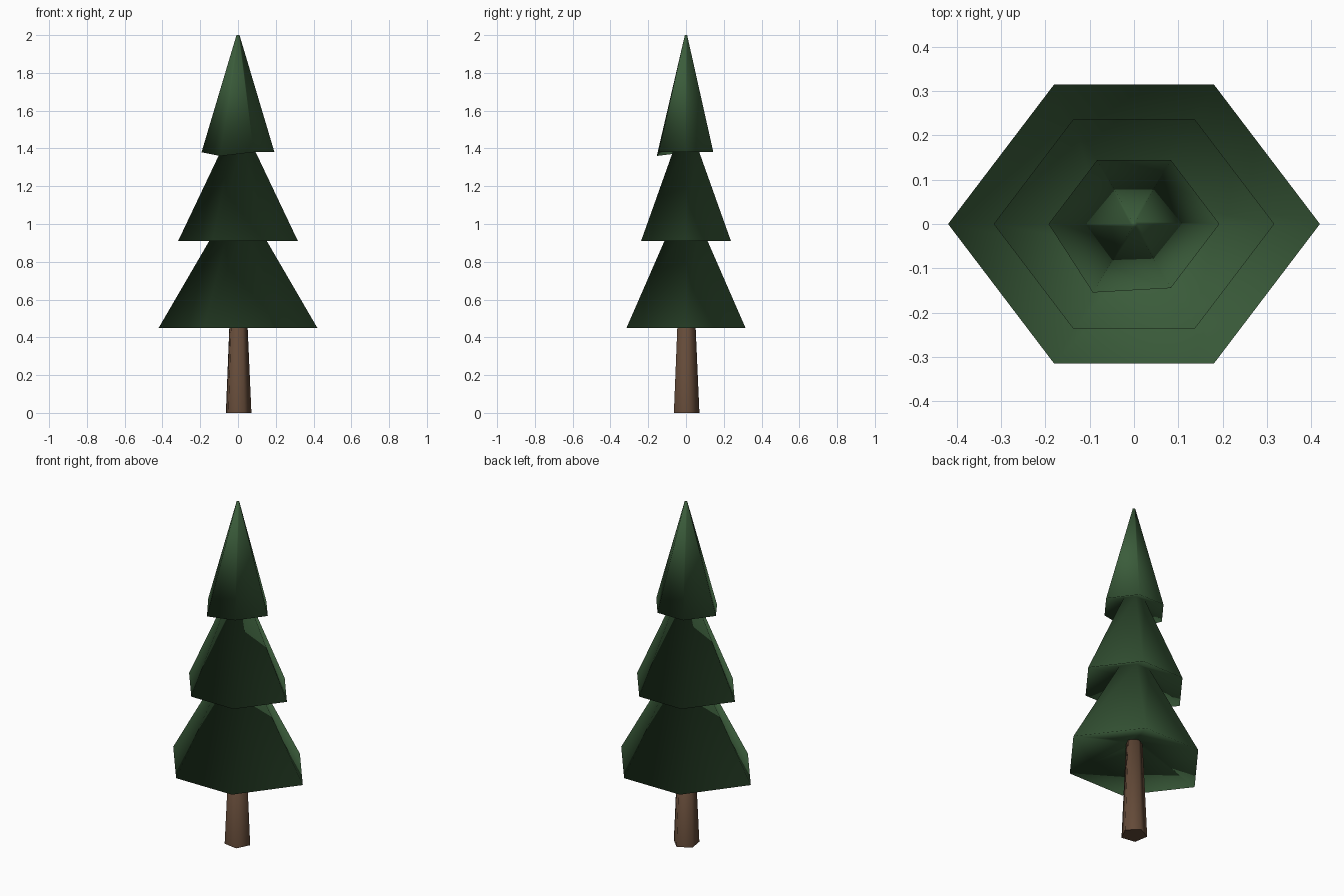
import bpy
import bmesh
from math import cos, sin, radians
from mathutils import Vector

cube = bpy.data.objects.get("Cube")
if cube:
    bpy.data.objects.remove(cube, do_unlink=True)


def material(name, color):
    mat = bpy.data.materials.new(name)
    mat.use_nodes = True
    mat.diffuse_color = color
    bsdf = next(n for n in mat.node_tree.nodes if n.type == 'BSDF_PRINCIPLED')
    bsdf.inputs["Base Color"].default_value = color
    bsdf.inputs["Roughness"].default_value = 0.9
    return mat


def loft(name, outline, profile, mat, cap_start, cap_end):
    """Stack scaled copies of an outline along z and skin them, smooth shaded."""
    bm = bmesh.new()
    rings = [[bm.verts.new((x * r, y * r, z)) for x, y in outline] for r, z in profile]
    n = len(outline)
    for low, high in zip(rings, rings[1:]):
        for i in range(n):
            j = (i + 1) % n
            bm.faces.new((low[i], low[j], high[j], high[i])).smooth = True
    if cap_start:
        base = bm.faces.new(rings[0][::-1])
        for edge in base.edges:
            edge.smooth = False
    if cap_end:
        bm.faces.new(rings[-1]).smooth = True
    mesh = bpy.data.meshes.new(name)
    bm.to_mesh(mesh)
    bm.free()
    mesh.materials.append(mat)
    obj = bpy.data.objects.new(name, mesh)
    bpy.context.collection.objects.link(obj)
    return obj


bark = material("bark brown", (0.127, 0.069, 0.040, 1))
needles = material("needle green", (0.043, 0.107, 0.043, 1))

# Trunk: tapered five-sided post
pentagon = [(cos(radians(9 + 72 * i)), sin(radians(9 + 72 * i))) for i in range(5)]
loft("trunk", pentagon, [(0.072, 0), (0.045, 0.6)], bark, True, True)

# Foliage: three flattened hexagonal skirts, each with a hollow underside
hexagon = [(1, 0), (0.43, 0.75), (-0.43, 0.75), (-1, 0), (-0.43, -0.75), (0.43, -0.75)]
tiers = [
    (0.03, 0.57), (0.42, 0.45),
    (0.10, 1.00), (0.317, 0.91),
    (0.07, 1.43), (0.193, 1.38),
    (0.008, 2.0),
]
foliage = loft("foliage", hexagon, tiers, needles, False, True)

# Slightly drooping front corner of the top skirt
corner = min(foliage.data.vertices, key=lambda v: (v.co - Vector((-0.083, -0.145, 1.38))).length)
corner.co += Vector((-0.01, -0.01, -0.02))
